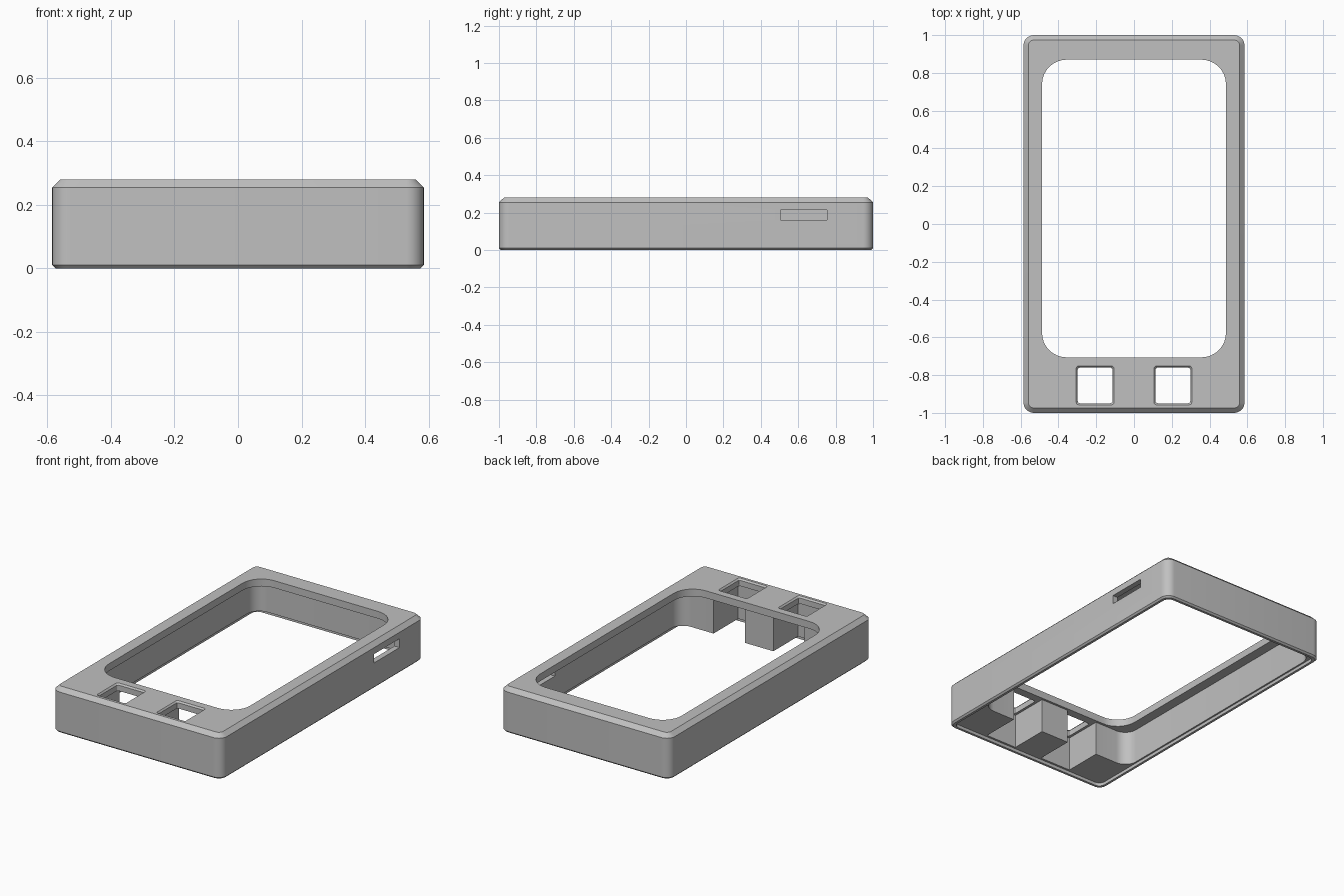
import bpy, bmesh, math

if "Cube" in bpy.data.objects:
    bpy.data.objects.remove(bpy.data.objects["Cube"])

def rounded_rect(x0, x1, y0, y1, r, seg=8):
    """Outline of a rounded rectangle, counter-clockwise."""
    if r <= 0:
        return [(x1, y1), (x0, y1), (x0, y0), (x1, y0)]
    pts = []
    corners = [(x1 - r, y1 - r), (x0 + r, y1 - r), (x0 + r, y0 + r), (x1 - r, y0 + r)]
    for q, (cx, cy) in enumerate(corners):
        for i in range(seg + 1):
            a = math.pi / 2 * (q + i / seg)
            pts.append((cx + r * math.cos(a), cy + r * math.sin(a)))
    return pts

def loft(name, rings):
    """Solid from stacked (outline, z) rings."""
    bm = bmesh.new()
    loops = [[bm.verts.new((x, y, z)) for x, y in pts] for pts, z in rings]
    n = len(loops[0])
    for a, b in zip(loops, loops[1:]):
        for i in range(n):
            j = (i + 1) % n
            bm.faces.new((a[i], a[j], b[j], b[i]))
    bm.faces.new(loops[0][::-1])
    bm.faces.new(loops[-1])
    bmesh.ops.recalc_face_normals(bm, faces=bm.faces)
    me = bpy.data.meshes.new(name)
    bm.to_mesh(me)
    bm.free()
    ob = bpy.data.objects.new(name, me)
    bpy.context.collection.objects.link(ob)
    return ob

def prism(name, x0, x1, y0, y1, z0, z1, r=0.0):
    pts = rounded_rect(x0, x1, y0, y1, r)
    return loft(name, [(pts, z0), (pts, z1)])

W, L, H = 0.585, 1.0, 0.28

# Outer body with a chamfered top and a small bottom chamfer
def body_ring(inset, z):
    return rounded_rect(-W + inset, W - inset, -L + inset, L - inset, 0.055 - inset), z

case = loft("case_frame", [body_ring(0.01, 0), body_ring(0, 0.01),
                           body_ring(0, 0.255), body_ring(0.026, H)])

cutters = [
    # Lid recess around the open underside
    prism("lid_recess", -0.56, 0.56, -0.975, 0.975, -0.1, 0.02, 0.04),
    # Main inner pocket
    prism("inner_pocket", -0.55, 0.55, -0.72, 0.96, -0.1, 0.235, 0.08),
    # Screen window
    prism("screen_window", -0.487, 0.487, -0.706, 0.87, 0.1, 0.4, 0.13),
    # Port slot in the right wall
    prism("port_slot", 0.5, 0.7, 0.505, 0.755, 0.16, 0.215),
]
for s in (-1, 1):
    # Button channel, open to the pocket, and its square hole with a bevelled rim
    x0, x1 = sorted((s * 0.098, s * 0.314))
    cutters.append(prism("button_channel", x0, x1, -0.962, -0.68, -0.1, 0.235))
    x0, x1 = sorted((s * 0.114, s * 0.298))
    hole = lambda g: rounded_rect(x0 - g, x1 + g, -0.949 - g, -0.76 + g, 0.012, 3)
    cutters.append(loft("button_hole", [(hole(0), 0.1), (hole(0), 0.27),
                                        (hole(0.008), H), (hole(0.008), 0.35)]))

# Cut all openings
bpy.context.view_layer.objects.active = case
for c in cutters:
    c.hide_render = True
    m = case.modifiers.new(c.name, 'BOOLEAN')
    m.operation, m.solver, m.object = 'DIFFERENCE', 'EXACT', c
    bpy.ops.object.modifier_apply(modifier=m.name)
for c in cutters:
    bpy.data.objects.remove(c)

# Single grey plastic
mat = bpy.data.materials.new("grey_plastic")
mat.diffuse_color = (0.53, 0.53, 0.53, 1)
mat.use_nodes = True
mat.node_tree.nodes["Principled BSDF"].inputs["Base Color"].default_value = mat.diffuse_color
case.data.materials.clear()
case.data.materials.append(mat)
for p in case.data.polygons:
    p.material_index = 0

bpy.ops.object.select_all(action='DESELECT')
case.select_set(True)
bpy.ops.object.shade_smooth_by_angle(angle=math.radians(30))
